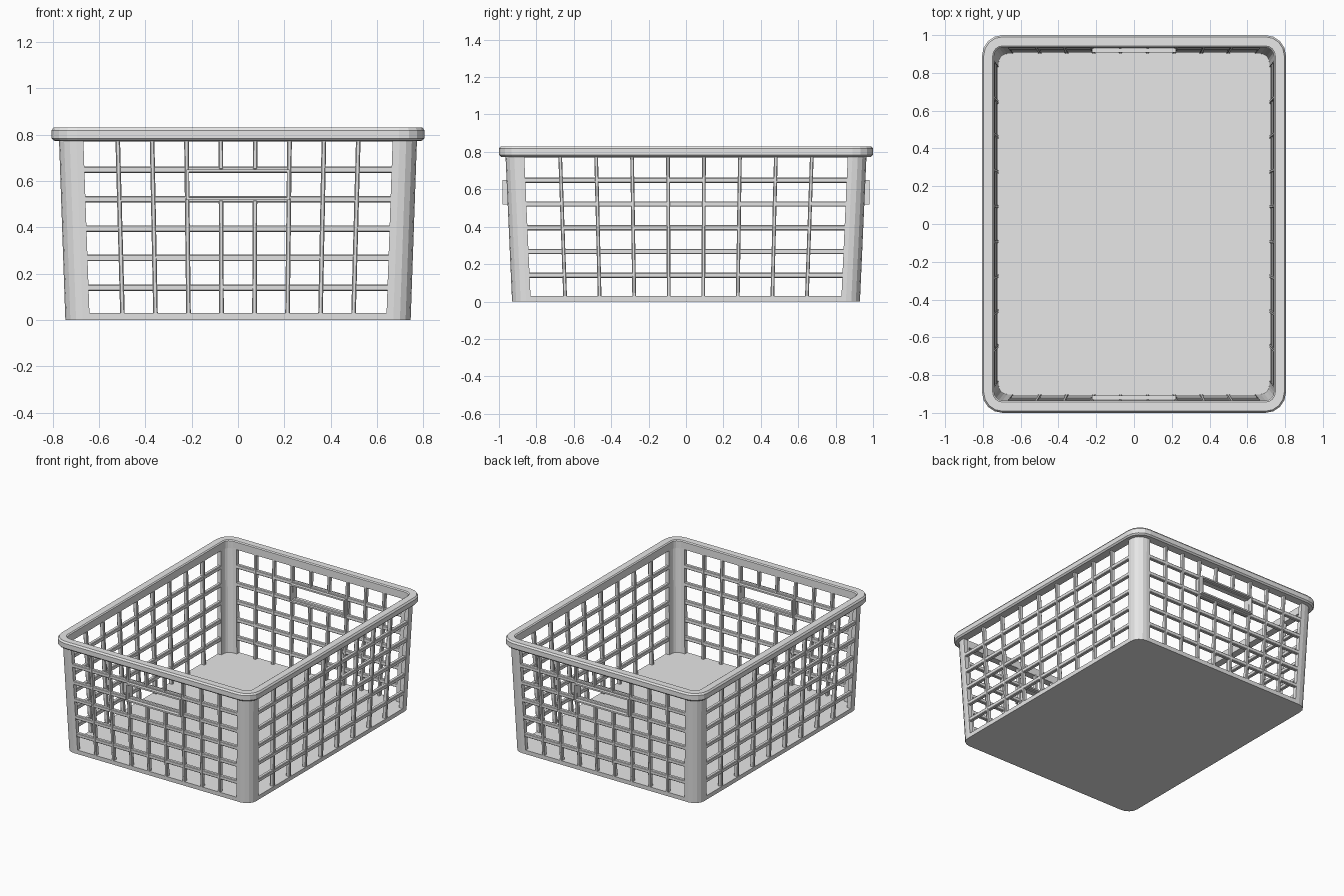
import bpy, bmesh, math

cube = bpy.data.objects.get("Cube")
if cube:
    bpy.data.objects.remove(cube, do_unlink=True)

plastic = bpy.data.materials.new("light_grey_plastic")
plastic.use_nodes = True
plastic.diffuse_color = (0.8, 0.8, 0.8, 1)
plastic.node_tree.nodes["Principled BSDF"].inputs["Base Color"].default_value = (0.8, 0.8, 0.8, 1)

WALL = 0.03          # wall thickness
TOP = 0.785          # wall height, hidden inside the rim
RADIUS = 0.075       # outer corner radius
CELLS = 9            # openings along each wall
RAILS = (0.14, 0.268, 0.395, 0.522, 0.648)
HANDLE = (0.518, 0.65)


def half_x(z):
    return 0.745 + 0.035 * z


def half_y(z):
    return 0.93 + 0.045 * z


def open_x(z):
    return half_x(z) - 0.105


def open_y(z):
    return half_y(z) - 0.1


def arc(hx, hy, r, segments=4):
    """Rounded corner in the +x +y quadrant, running from +x to +y."""
    steps = [math.pi / 2 * i / segments for i in range(segments + 1)]
    return [(hx - r + r * math.cos(a), hy - r + r * math.sin(a)) for a in steps]


def rounded_rect(hx, hy, r):
    c = arc(hx, hy, r)
    return (c + [(-x, y) for x, y in reversed(c)] + [(-x, -y) for x, y in c]
            + [(x, -y) for x, y in reversed(c)])


def loft(bm, rings, closed=False):
    """Skin equal rings of points; cap the ends unless closed on itself."""
    rows = [[bm.verts.new(p) for p in ring] for ring in rings]
    pairs = list(zip(rows, rows[1:]))
    if closed:
        pairs.append((rows[-1], rows[0]))
    else:
        bm.faces.new(rows[0])
        bm.faces.new(rows[-1])
    for a, b in pairs:
        for i in range(len(a)):
            j = (i + 1) % len(a)
            bm.faces.new((a[i], a[j], b[j], b[i]))


def finish(bm, name, bevel=0):
    bmesh.ops.recalc_face_normals(bm, faces=bm.faces)
    mesh = bpy.data.meshes.new(name)
    bm.to_mesh(mesh)
    bm.free()
    obj = bpy.data.objects.new(name, mesh)
    mesh.materials.append(plastic)
    bpy.context.collection.objects.link(obj)
    if bevel:
        mod = obj.modifiers.new("soft_edges", 'BEVEL')
        mod.width = bevel
        mod.segments = 1
    return obj


# Floor slab
bm = bmesh.new()
loft(bm, [[(x, y, z) for x, y in rounded_rect(half_x(z), half_y(z), RADIUS)]
          for z in (0, 0.03)])
finish(bm, "floor")

# Four rounded corner posts
bm = bmesh.new()
for sx in (-1, 1):
    for sy in (-1, 1):
        rings = []
        for z in (0, TOP):
            hx, hy = half_x(z), half_y(z)
            outer = [(hx, open_y(z))] + arc(hx, hy, RADIUS) + [(open_x(z), hy)]
            inner = ([(hx - WALL, open_y(z))] + arc(hx - WALL, hy - WALL, RADIUS - WALL)
                     + [(open_x(z), hy - WALL)])
            rings.append([(sx * x, sy * y, z) for x, y in outer + inner[::-1]])
        loft(bm, rings)
finish(bm, "corner_posts")


def lattice(name, half, opening, place, handle):
    """One leaning wall of bars; place(u, w, z) turns wall coordinates to space."""
    bm = bmesh.new()

    def upright(fraction, z0, z1, w=0.01):
        rings = []
        for z in (z0, z1):
            u, h = fraction * opening(z), half(z)
            rings.append([place(u - w, h, z), place(u + w, h, z),
                          place(u + w, h - WALL, z), place(u - w, h - WALL, z)])
        loft(bm, rings)

    for i in range(1, CELLS):
        fraction = 2 * i / CELLS - 1
        if handle and abs(fraction) < 0.2:
            upright(fraction, 0.01, HANDLE[0])
            upright(fraction, HANDLE[1], TOP)
        else:
            upright(fraction, 0.01, TOP)

    for z in RAILS:
        rings = []
        for s in (-1, 1):
            ring = []
            for dz, d in ((-0.014, 0.002), (0.014, 0.002),
                          (0.014, WALL - 0.002), (-0.014, WALL - 0.002)):
                ring.append(place(s * (opening(z) + 0.02), half(z + dz) - d, z + dz))
            rings.append(ring)
        loft(bm, rings)
    finish(bm, name, 0.004)


def handle_frame(name, side):
    """Rectangular sleeve passing through the wall."""
    bm = bmesh.new()
    rings = []
    for inset, y in ((0, 0.908), (0, 0.98), (0.011, 0.98), (0.011, 0.908)):
        u, z0, z1 = 0.222 - inset, HANDLE[0] + inset, HANDLE[1] - inset
        rings.append([(x, side * y, z) for x, z in ((-u, z0), (u, z0), (u, z1), (-u, z1))])
    loft(bm, rings, closed=True)
    finish(bm, name)


for label, s in (("front", -1), ("back", 1)):
    lattice(label + "_lattice", half_y, open_x, lambda u, w, z, s=s: (u, s * w, z), True)
    handle_frame(label + "_handle", s)
for label, s in (("right", -1), ("left", 1)):
    lattice(label + "_lattice", half_x, open_y, lambda u, w, z, s=s: (s * w, u, z), False)

# Rolled rim around the top: (outward offset, height)
profile = [(0, 0.77), (0.055, 0.774), (0.065, 0.784), (0.065, 0.818),
           (0.056, 0.83), (0.008, 0.83), (0, 0.824)]
bm = bmesh.new()
loft(bm, [[(x, y, z) for x, y in rounded_rect(0.74 + d, 0.935 + d, 0.045 + d)]
          for d, z in profile], closed=True)
finish(bm, "rim")
